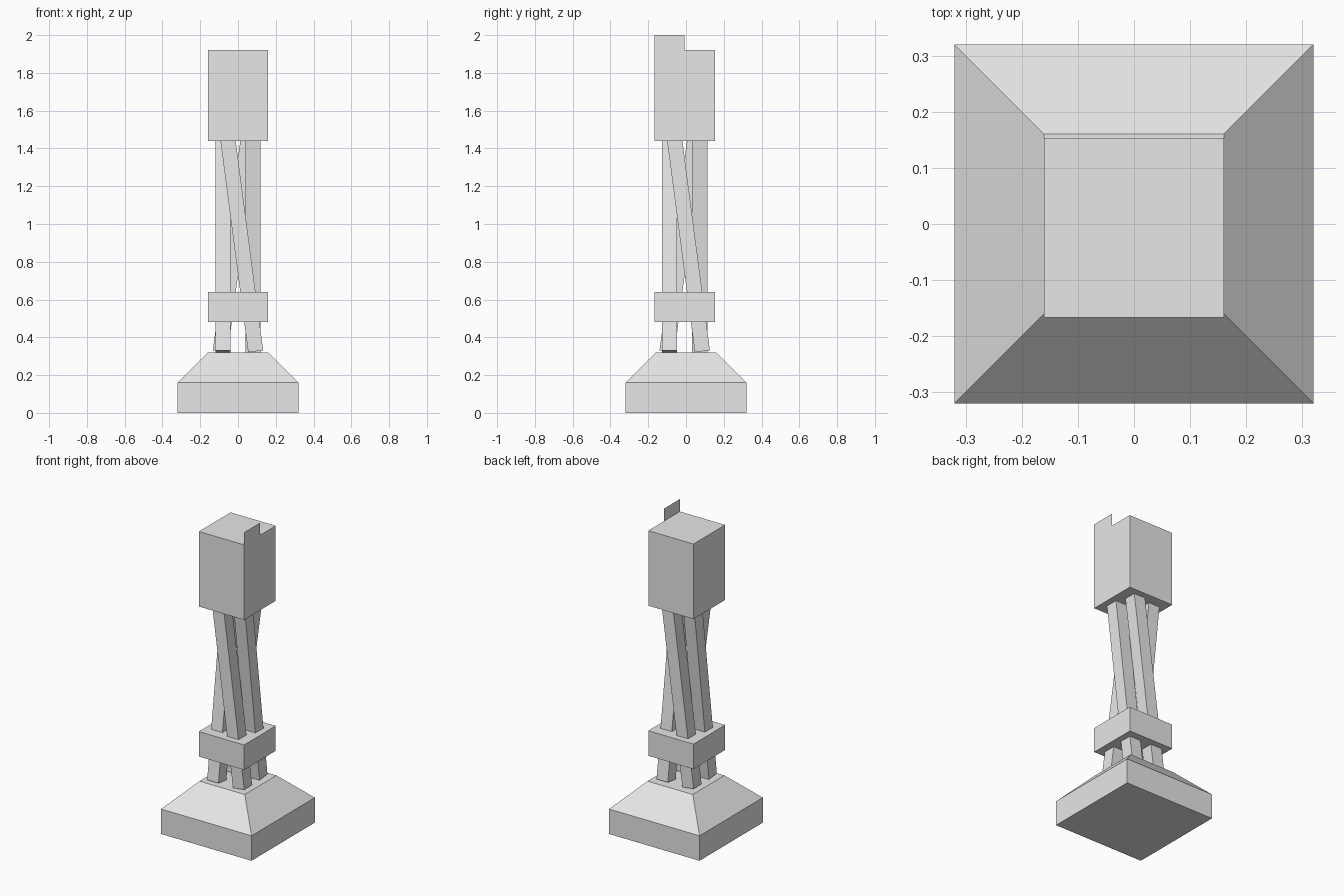
import bpy, bmesh, math
from mathutils import Matrix, Vector

default = bpy.data.objects.get("Cube")
if default:
    bpy.data.objects.remove(default, do_unlink=True)

grey = bpy.data.materials.new("plain_grey")
grey.use_nodes = True
grey.diffuse_color = (0.8, 0.8, 0.8, 1)
grey.node_tree.nodes["Principled BSDF"].inputs["Base Color"].default_value = (0.8, 0.8, 0.8, 1)

HALF = 0.16        # half width of the column blocks
SHIFT = -0.007     # column sits slightly forward of the base


def finish(name, bm):
    mesh = bpy.data.meshes.new(name)
    bm.to_mesh(mesh)
    bm.free()
    mesh.materials.append(grey)
    obj = bpy.data.objects.new(name, mesh)
    bpy.context.collection.objects.link(obj)
    return obj


def block(half, z0, z1, y=0.0):
    bm = bmesh.new()
    size = Matrix.Diagonal((2 * half, 2 * half, z1 - z0, 1))
    bmesh.ops.create_cube(bm, size=1, matrix=Matrix.Translation((0, y, (z0 + z1) / 2)) @ size)
    return bm


# Square plinth with its top face extruded into a tapered shoulder
bm = block(2 * HALF, 0, 0.16)
top = max(bm.faces, key=lambda f: f.calc_center_median().z)
raised = bmesh.ops.extrude_discrete_faces(bm, faces=[top])["faces"][0]
for v in raised.verts:
    v.co = Vector((v.co.x / 2, v.co.y / 2, 0.32))
finish("base", bm)

# Collar around the lower part of the beams
finish("collar", block(HALF, 0.48, 0.64, SHIFT))

# Head block, with a thin upright tab continuing its left wall
bm = block(HALF, 1.44, 1.92, SHIFT)
wall = max(bm.faces, key=lambda f: f.calc_center_median().x)
bmesh.ops.delete(bm, geom=[wall], context='FACES_ONLY')
front, back = SHIFT - HALF, SHIFT + HALF
outline = [(front, 1.44), (back, 1.44), (back, 1.92), (SHIFT, 1.92), (SHIFT, 2.0), (front, 2.0)]
bm.faces.new([bm.verts.new((HALF, y, z)) for y, z in outline])
bmesh.ops.remove_doubles(bm, verts=bm.verts[:], dist=0.0001)
finish("head", bm)

# Four square beams leaning round the axis in a twist
TILT = math.atan(0.131)
LENGTH = 1.28
for i, side in enumerate(("front", "left", "back", "right")):
    bm = bmesh.new()
    turn = Matrix.Translation((0, SHIFT, 0)) @ Matrix.Rotation(i * math.pi / 2, 4, 'Z')
    lean = Matrix.Translation((0, -0.08, 1.04)) @ Matrix.Rotation(-TILT, 4, 'Y')
    # Lower end rests on the base, upper end is buried in the head
    along = Matrix.Translation((0, 0, LENGTH / 2 - 0.72))
    bmesh.ops.create_cube(bm, size=1,
                          matrix=turn @ lean @ along @ Matrix.Diagonal((0.08, 0.08, LENGTH, 1)))
    finish(side + "_beam", bm)
